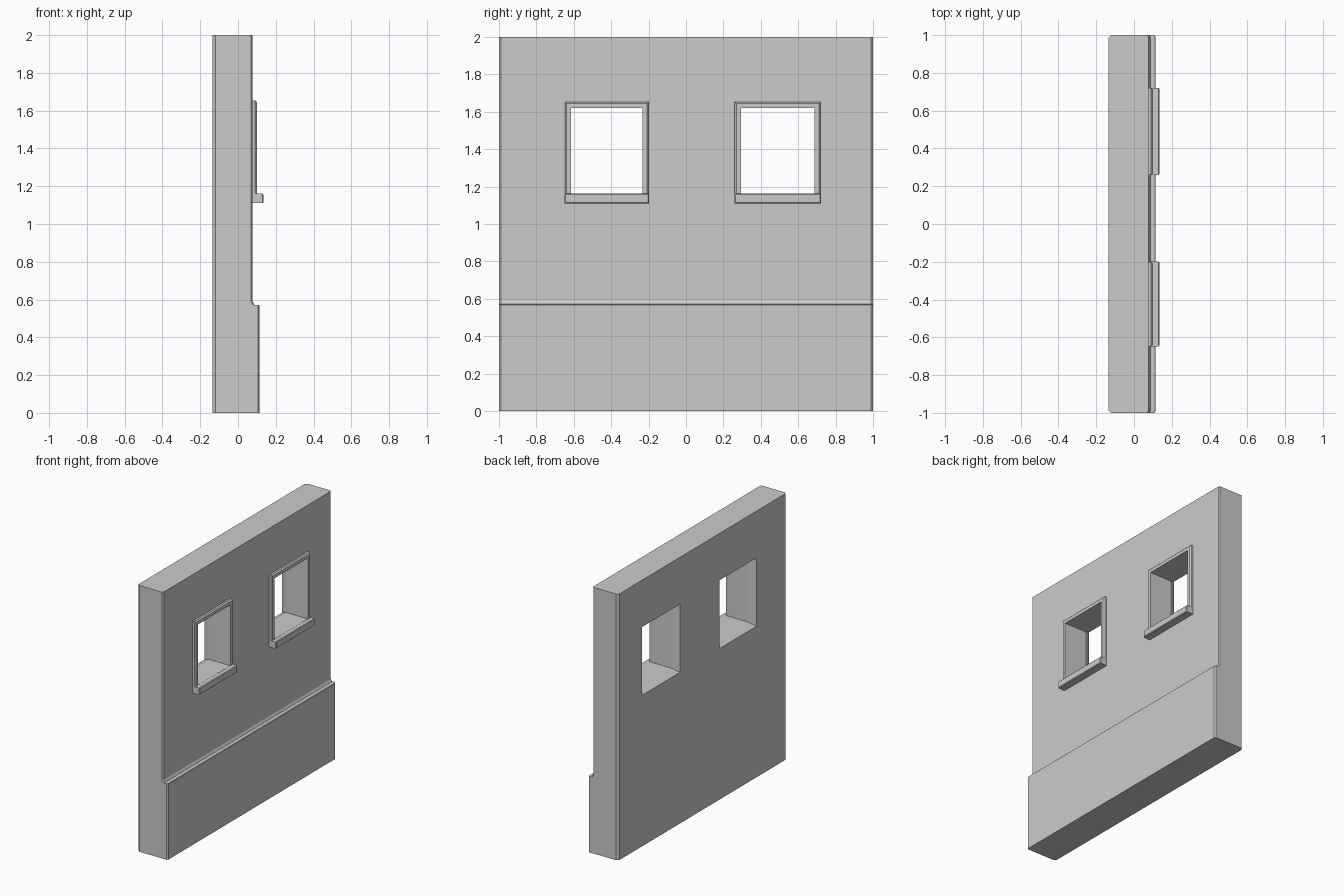
import bpy, bmesh

if "Cube" in bpy.data.objects:
    bpy.data.objects.remove(bpy.data.objects["Cube"])


def loft(name, rings, closed=False):
    """Skin a list of equal-length point rings; cap the ends unless closed."""
    bm = bmesh.new()
    loops = [[bm.verts.new(p) for p in ring] for ring in rings]
    n = len(loops[0])
    pairs = list(zip(loops, loops[1:]))
    if closed:
        pairs.append((loops[-1], loops[0]))
    else:
        bm.faces.new(loops[0])
        bm.faces.new(loops[-1])
    for a, b in pairs:
        for i in range(n):
            j = (i + 1) % n
            bm.faces.new((a[i], a[j], b[j], b[i]))
    bmesh.ops.recalc_face_normals(bm, faces=bm.faces)
    mesh = bpy.data.meshes.new(name)
    bm.to_mesh(mesh)
    bm.free()
    obj = bpy.data.objects.new(name, mesh)
    bpy.context.collection.objects.link(obj)
    return obj


def rect(x, y0, y1, z0, z1, grow=0.0):
    """Upright rectangle at depth x, optionally grown outward."""
    y0, y1, z0, z1 = y0 - grow, y1 + grow, z0 - grow, z1 + grow
    return [(x, y0, z0), (x, y1, z0), (x, y1, z1), (x, y0, z1)]


BACK, FRONT, PLINTH = -0.136, 0.077, 0.115


def plan(z, front):
    """Plan outline of the wall with chamfered corners."""
    half = [(front, 0.99), (front - 0.008, 1.0), (BACK + 0.016, 1.0), (BACK, 0.984)]
    return [(x, y, z) for x, y in half] + [(x, -y, z) for x, y in reversed(half)]


# Wall with thicker plinth and small sloped ledge
wall = loft("wall", [plan(z, f) for z, f in (
    (0, PLINTH), (0.566, PLINTH), (0.57, PLINTH - 0.004),
    (0.572, 0.087), (0.59, FRONT), (2.0, FRONT))])

Z0, Z1 = 1.163, 1.62
windows = {"left": (-0.615, -0.233), "right": (0.293, 0.687)}

for side, (y0, y1) in windows.items():
    # Opening through the wall, splayed at the back
    cutter = loft(side + "_opening_cutter", [
        rect(BACK - 0.055, y0, y1, Z0, Z1, 0.056),
        rect(BACK + 0.055, y0, y1, Z0, Z1),
        rect(0.2, y0, y1, Z0, Z1)])
    cutter.hide_render = True
    mod = wall.modifiers.new(side + "_opening", 'BOOLEAN')
    mod.operation, mod.solver, mod.object = 'DIFFERENCE', 'EXACT', cutter
    bpy.context.view_layer.objects.active = wall
    bpy.ops.object.modifier_apply(modifier=mod.name)
    bpy.data.objects.remove(cutter)

    # Raised frame with bevelled outer edge
    loft(side + "_window_frame", [rect(x, y0, y1, Z0, Z1, g) for x, g in (
        (FRONT, 0.0), (0.1, 0.0), (0.1, 0.024), (0.091, 0.033), (FRONT, 0.033))],
        closed=True)

    # Projecting sill
    sill = [rect(x, y0 - 0.034, y1 + 0.034, 1.11, Z0 - 0.001, g) for x, g in (
        (FRONT - 0.005, 0.0), (0.129, 0.0), (0.134, -0.005))]
    loft(side + "_window_sill", sill)
